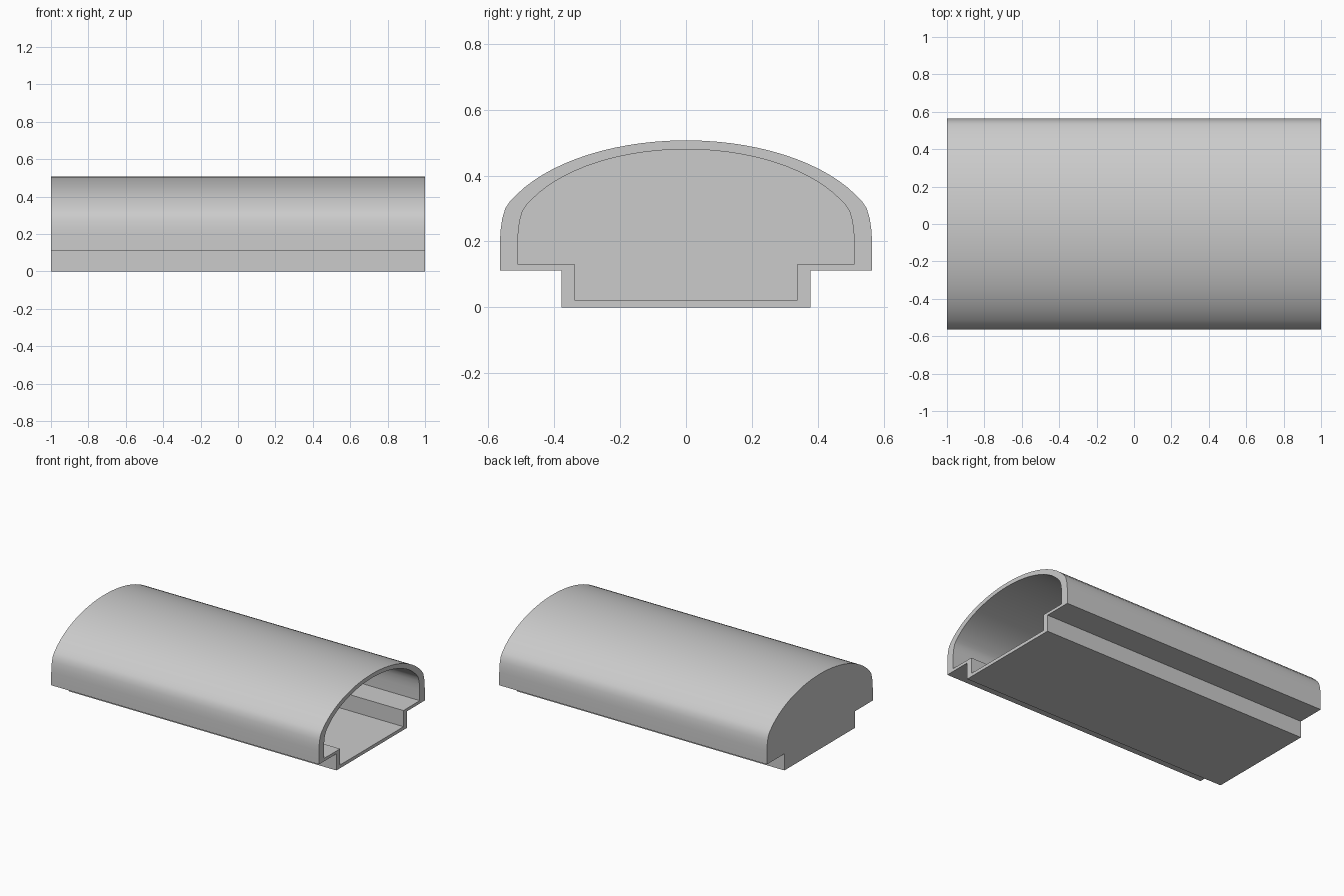
import bpy, bmesh, math

if "Cube" in bpy.data.objects:
    bpy.data.objects.remove(bpy.data.objects["Cube"])

HALF = 1.0       # half length along x
BACK_WALL = 0.04 # thickness of the closed end


def half_arc(n=14):
    """Right half of the domed roof, from the shoulder up to just before the crown."""
    pts = [(0.565, 0.20), (0.563, 0.235), (0.558, 0.27), (0.549, 0.30), (0.534, 0.323)]
    for i in range(n):
        t = math.radians(28 + (90 - 28) * i / n)
        pts.append((0.567 * math.cos(t) + 0.012 * (1 - i / n), 0.2 + 0.307 * math.sin(t)))
    return pts


def mirrored(half, crown):
    return half + [(0, crown)] + [(-y, z) for y, z in reversed(half)]


# Outer and inner cross-sections (y, z)
arc = half_arc()
outer = mirrored([(0.378, 0), (0.378, 0.112), (0.565, 0.112)] + arc, 0.507)
inner_arc = [(y * 0.904, 0.02 + z * 0.907) for y, z in arc]
inner = mirrored([(0.338, 0.022), (0.338, 0.131), (0.511, 0.132)] + inner_arc, 0.48)

bm = bmesh.new()


def ring(profile, x):
    return [bm.verts.new((x, y, z)) for y, z in profile]


def bridge(a, b):
    n = len(a)
    for i in range(n):
        j = (i + 1) % n
        bm.faces.new((a[i], a[j], b[j], b[i]))


# Closed end, outer skin, open rim, inner skin, inside of the closed end
rings = [ring(outer, -HALF), ring(outer, HALF), ring(inner, HALF), ring(inner, -HALF + BACK_WALL)]
bm.faces.new(rings[0])
for a, b in zip(rings, rings[1:]):
    bridge(a, b)
bm.faces.new(rings[-1])
bmesh.ops.recalc_face_normals(bm, faces=bm.faces)

mesh = bpy.data.meshes.new("domed_shell")
bm.to_mesh(mesh)
bm.free()
shell = bpy.data.objects.new("domed_shell", mesh)
bpy.context.collection.objects.link(shell)
bpy.context.view_layer.objects.active = shell
shell.select_set(True)
bpy.ops.object.shade_smooth_by_angle(angle=math.radians(30))
